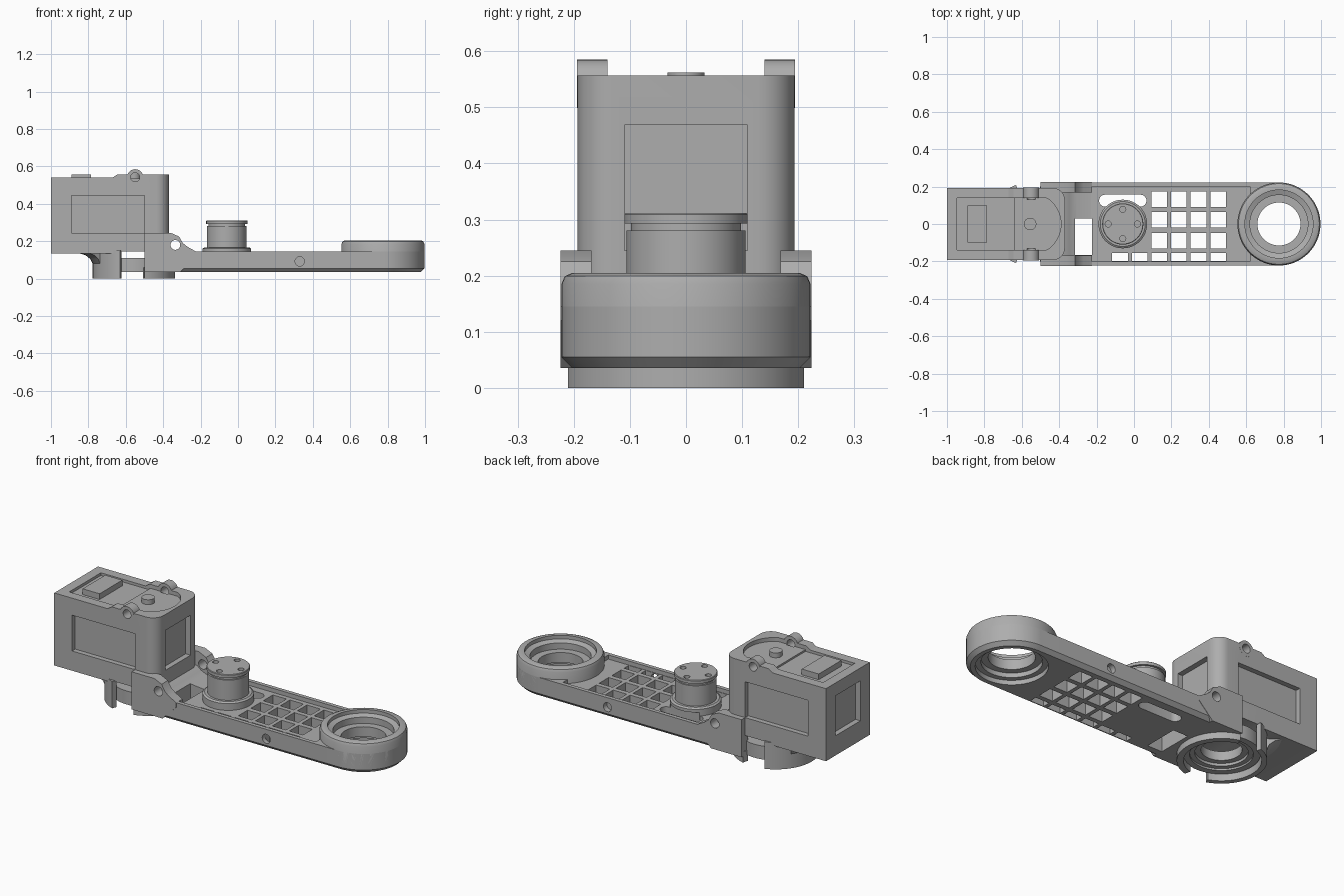
import bpy, bmesh
from math import pi, sin, cos, radians
from mathutils import Matrix, Vector

cube = bpy.data.objects.get("Cube")
if cube:
    bpy.data.objects.remove(cube, do_unlink=True)

grey = bpy.data.materials.new("plain grey")
grey.use_nodes = True
colour = (0.42, 0.42, 0.42, 1)
grey.diffuse_color = colour
grey.node_tree.nodes["Principled BSDF"].inputs["Base Color"].default_value = colour


def finish(name, bm):
    bmesh.ops.recalc_face_normals(bm, faces=bm.faces)
    me = bpy.data.meshes.new(name)
    bm.to_mesh(me)
    bm.free()
    me.materials.append(grey)
    ob = bpy.data.objects.new(name, me)
    bpy.context.collection.objects.link(ob)
    return ob


def add_box(bm, x0, x1, y0, y1, z0, z1):
    size = Matrix.Diagonal((x1 - x0, y1 - y0, z1 - z0, 1))
    mid = Matrix.Translation(((x0 + x1) / 2, (y0 + y1) / 2, (z0 + z1) / 2))
    bmesh.ops.create_cube(bm, size=1, matrix=mid @ size)


def add_cyl(bm, centre, r, depth, axis="Z"):
    m = Matrix.Translation(centre)
    if axis == "Y":
        m = m @ Matrix.Rotation(pi / 2, 4, "X")
    bmesh.ops.create_cone(bm, cap_ends=True, segments=32, radius1=r,
                          radius2=r, depth=depth, matrix=m)


def boxes(name, *dims):
    bm = bmesh.new()
    for d in dims:
        add_box(bm, *d)
    return finish(name, bm)


def cylinders(name, r, depth, centres, axis="Z"):
    bm = bmesh.new()
    for c in centres:
        add_cyl(bm, c, r, depth, axis)
    return finish(name, bm)


def prism(name, pts, lo, hi, axis="Y", bevel=None, width=0.02, segments=1):
    """Extrude an outline along an axis; bevel the edges chosen by a rule."""
    bm = bmesh.new()
    place = (lambda a, b, t: (a, t, b)) if axis == "Y" else (lambda a, b, t: (a, b, t))
    face = bm.faces.new([bm.verts.new(place(a, b, lo)) for a, b in pts])
    ext = bmesh.ops.extrude_face_region(bm, geom=[face])["geom"]
    moved = [v for v in ext if isinstance(v, bmesh.types.BMVert)]
    bmesh.ops.translate(bm, verts=moved, vec=Vector(place(0, 0, hi - lo)))
    if bevel:
        edges = [e for e in bm.edges if bevel(*(v.co for v in e.verts))]
        bmesh.ops.bevel(bm, geom=edges, offset=width, segments=segments,
                        profile=0.5, affect="EDGES")
    return finish(name, bm)


def lathe(name, profile, cx, start=0, sweep=360, steps=64):
    """Turn a closed (radius, height) profile about a vertical axis."""
    bm = bmesh.new()
    full = sweep == 360
    rings = []
    for i in range(steps if full else steps + 1):
        a = radians(start + sweep * i / steps)
        rings.append([bm.verts.new((cx + r * cos(a), r * sin(a), z)) for r, z in profile])
    n = len(profile)
    for i in range(steps):
        a, b = rings[i], rings[(i + 1) % len(rings)]
        for j in range(n):
            k = (j + 1) % n
            bm.faces.new((a[j], b[j], b[k], a[k]))
    if not full:
        bm.faces.new(rings[0])
        bm.faces.new(rings[-1])
    return finish(name, bm)


def cut(targets, cutter):
    cutter.hide_render = True
    for ob in targets:
        mod = ob.modifiers.new("cut", "BOOLEAN")
        mod.operation, mod.solver, mod.object = "DIFFERENCE", "EXACT", cutter
        bpy.context.view_layer.objects.active = ob
        bpy.ops.object.modifier_apply(modifier=mod.name)
    bpy.data.objects.remove(cutter, do_unlink=True)


HUB, END, PUL = -0.555, 0.775, -0.06   # x of the three turning axes
W = 0.222                              # half width of the arm

# Motor housing with rounded inner corners and recessed windows
housing = prism("motor_housing",
                [(-1, 0.135), (-1, 0.54), (-0.67, 0.54), (-0.645, 0.557), (-0.37, 0.557),
                 (-0.37, 0.145), (-0.63, 0.145), (-0.65, 0.135)], -0.193, 0.193,
                bevel=lambda p, q: min(p.x, q.x) > -0.38 and abs(p.y - q.y) < 0.01,
                width=0.065, segments=8)
cut([housing], boxes("window_cutter",
                     (-0.89, -0.5, -0.3, -0.165, 0.245, 0.445),
                     (-0.89, -0.5, 0.165, 0.3, 0.245, 0.445),
                     (-1.1, -0.97, -0.11, 0.11, 0.245, 0.468),
                     (-0.40, -0.3, -0.11, 0.11, 0.245, 0.468)))
cut([housing], boxes("lid_cutter", (-0.945, -0.64, -0.14, 0.14, 0.525, 0.7)))
lid_round = [(HUB + 0.165 * cos(a * pi / 24), max(-0.14, min(0.14, 0.165 * sin(a * pi / 24))))
             for a in range(48)]
cut([housing], prism("round_cutter", lid_round, 0.535, 0.7, "Z"))
boxes("lid_plate", (-0.89, -0.785, -0.1, 0.1, 0.52, 0.557))
cylinders("lid_boss", 0.033, 0.04, [(HUB, 0, 0.542)])

# Screw ears on top of the housing
ears = cylinders("housing_ears", 0.043, 0.054,
                 [(-0.55, s * 0.167, 0.542) for s in (-1, 1)], "Y")
cut([ears, housing], cylinders("ear_cutter", 0.024, 0.07,
                               [(-0.55, s * 0.167, 0.542) for s in (-1, 1)], "Y"))

# Collars wrapping the pivot below the housing
lathe("housing_collar", [(0.195, 0), (W, 0), (W, 0.15), (0.195, 0.15)], HUB, 110, 140, 32)
lathe("collar_fillet", [(0.21, 0.14), (0.21, 0.07), (W, 0.08), (0.235, 0.105),
                        (0.26, 0.125), (0.30, 0.137)], HUB, 145, 70, 16)
lathe("arm_collar", [(0.185, 0), (0.218, 0), (0.218, 0.06), (0.185, 0.06)], HUB, -75, 150, 32)
lathe("pivot_ring", [(0.10, 0.06), (0.13, 0.06), (0.13, 0.045), (0.155, 0.045), (0.155, 0.035),
                     (0.19, 0.035), (0.19, 0.11), (0.10, 0.11)], HUB)

# Arm plate with rounded end, raised lips and chamfered underside
outline = [(-0.45, -W)] + [(END + W * cos(a), W * sin(a))
                           for a in (pi * i / 32 - pi / 2 for i in range(33))] + [(-0.45, W)]
arm = prism("arm_plate", outline, 0.035, 0.145, "Z",
            bevel=lambda p, q: max(p.z, q.z) < 0.04 and max(p.x, q.x) > -0.4)
cut([arm], boxes("lip_cutter", (-0.5, 0.62, -0.2, 0.2, 0.122, 0.3)))
cut([arm], cylinders("bore_cutter", 0.19, 0.5, [(END, 0, 0.1)]))
cut([arm], cylinders("pivot_cutter", 0.17, 0.5, [(HUB, 0, 0.1)]))

# Lattice openings
rows = [(0.09, 0.175, 0), (-0.02, 0.064, 0), (-0.13, -0.048, 0), (-0.197, -0.156, -2)]
cells = []
for y0, y1, first in rows:
    for i in range(first, 4):
        x = 0.135 + 0.105 * i
        cells.append((x - 0.042, x + 0.042, y0, y1, -0.1, 0.3))
cut([arm], boxes("lattice_cutter", *cells))

# Cable slot, bracket opening and side screw holes
slot = [(x + 0.032 * cos(a + k * pi / 8), 0.125 + 0.032 * sin(a + k * pi / 8))
        for x, a in ((0.035, -pi / 2), (-0.155, pi / 2)) for k in range(9)]
cut([arm], prism("slot_cutter", slot, -0.1, 0.3, "Z"))
cut([arm], cylinders("side_hole_cutter", 0.025, 0.06,
                     [(0.33, s * W, 0.092) for s in (-1, 1)], "Y"))
ramp = prism("bracket_ramp", [(-0.40, 0.06), (-0.40, 0.17), (-0.37, 0.165), (-0.345, 0.145),
                              (-0.31, 0.13), (-0.23, 0.122), (-0.23, 0.06)], -0.17, 0.17)
cut([arm, ramp], boxes("opening_cutter", (-0.315, -0.225, -0.165, 0.03, -0.1, 0.3)))

# Bracket cheeks
side = [(-0.5, 0.035), (-0.5, 0.245), (-0.36, 0.245), (-0.315, 0.225), (-0.295, 0.19),
        (-0.27, 0.17), (-0.225, 0.145), (-0.225, 0.12), (-0.31, 0.035)]
cheeks = [prism(n, side, lo, hi) for n, lo, hi in
          (("right_cheek", -W - 0.002, -0.168), ("left_cheek", 0.168, W + 0.002))]
cut(cheeks, cylinders("cheek_cutter", 0.026, 0.6, [(-0.335, 0, 0.18)], "Y"))

# Stepped bearing ring at the arm's end
lathe("end_ring", [(0.115, 0.085), (0.15, 0.085), (0.15, 0.06), (0.178, 0.06), (0.178, 0.035),
                   (0.202, 0.035), (W, 0.055), (W, 0.185), (0.216, 0.199), (0.202, 0.205),
                   (0.182, 0.205), (0.182, 0.185), (0.155, 0.175), (0.155, 0.14),
                   (0.115, 0.14)], END)

# Drive pulley with a groove and four screw holes
pulley = lathe("drive_pulley", [(0, 0.1), (0.13, 0.1), (0.13, 0.16), (0.12, 0.167),
                                (0.106, 0.167), (0.106, 0.28), (0.098, 0.28), (0.098, 0.293),
                                (0.11, 0.293), (0.11, 0.309), (0.107, 0.312), (0, 0.312)], PUL)
bm = bmesh.new()
bm.from_mesh(pulley.data)
bmesh.ops.remove_doubles(bm, verts=bm.verts, dist=0.0001)
bmesh.ops.recalc_face_normals(bm, faces=bm.faces)
bm.to_mesh(pulley.data)
bm.free()
cut([pulley], boxes("slot_clearance", (-0.18, 0.06, 0.095, 0.155, 0.05, 0.143)))
cut([pulley], cylinders("screw_cutter", 0.016, 0.06,
                        [(PUL + x, y, 0.31) for x, y in
                         ((0.078, 0), (-0.078, 0), (0, 0.078), (0, -0.078))]))

# Smooth the round parts and keep the hard edges
bpy.ops.object.select_all(action="DESELECT")
for ob in bpy.context.scene.objects:
    if ob.type == "MESH" and ob.data.materials and ob.data.materials[0] == grey:
        ob.select_set(True)
        bpy.context.view_layer.objects.active = ob
bpy.ops.object.shade_smooth_by_angle(angle=radians(30))
